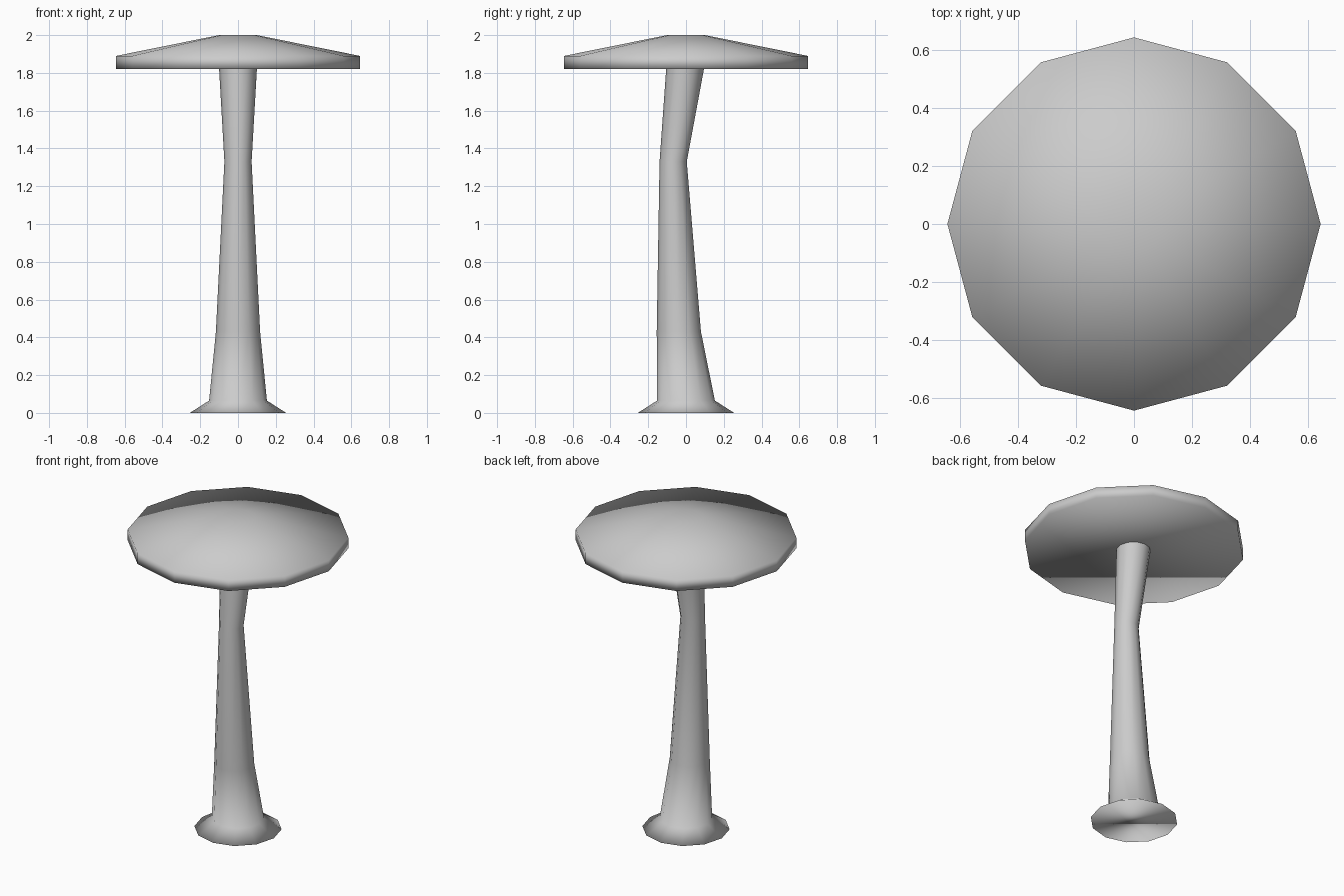
import bpy
import bmesh
from math import cos, sin, pi

cube = bpy.data.objects.get("Cube")
if cube:
    bpy.data.objects.remove(cube, do_unlink=True)

SIDES = 12

grey = bpy.data.materials.new("plain_grey")
grey.use_nodes = True
grey.diffuse_color = (0.6, 0.6, 0.6, 1)
grey.node_tree.nodes["Principled BSDF"].inputs["Base Color"].default_value = (0.6, 0.6, 0.6, 1)


def loft(name, rings, close_top):
    """Skin a stack of rings given as (radius, y centre, height)."""
    bm = bmesh.new()
    loops = []
    for radius, y, z in rings:
        loops.append([bm.verts.new((radius * cos(2 * pi * i / SIDES),
                                    y + radius * sin(2 * pi * i / SIDES), z))
                      for i in range(SIDES)])
    for low, high in zip(loops, loops[1:]):
        for i in range(SIDES):
            j = (i + 1) % SIDES
            bm.faces.new((low[i], low[j], high[j], high[i]))
    bm.faces.new(loops[0][::-1])
    if close_top:
        bm.faces.new(loops[-1])
    for face in bm.faces:
        face.smooth = True
    mesh = bpy.data.meshes.new(name)
    bm.to_mesh(mesh)
    bm.free()
    mesh.materials.append(grey)
    obj = bpy.data.objects.new(name, mesh)
    bpy.context.collection.objects.link(obj)
    return obj


# Bent stem with a flared foot, open where it meets the cap
loft("stem", [(0.255, 0, 0), (0.153, 0, 0.065), (0.117, -0.038, 0.43),
              (0.072, -0.068, 1.33), (0.1, -0.005, 1.82)], False)

# Broad shallow cap with a short upright rim and a small flat crown
loft("cap", [(0.645, 0, 1.82), (0.645, 0, 1.89), (0.1, 0, 2.0)], True)
